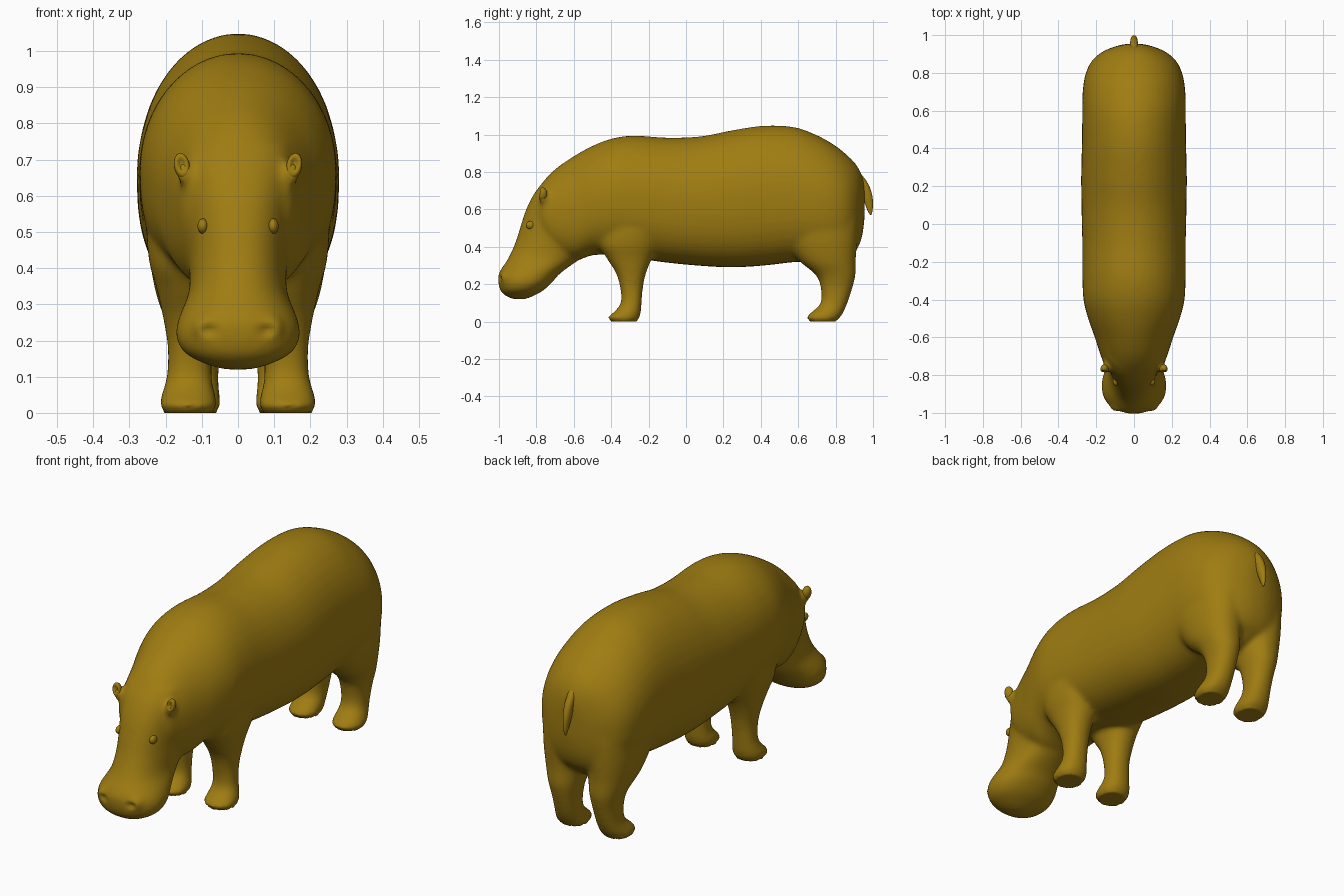
import bpy, bmesh, math
from mathutils import Vector

hide = bpy.data.materials.new("golden brown hide")
hide.diffuse_color = (0.35, 0.205, 0.006, 1)


def finish(bm, name):
    bmesh.ops.recalc_face_normals(bm, faces=bm.faces)
    me = bpy.data.meshes.new(name)
    bm.to_mesh(me)
    bm.free()
    me.materials.append(hide)
    for p in me.polygons:
        p.use_smooth = True
    ob = bpy.data.objects.new(name, me)
    bpy.context.collection.objects.link(ob)
    return ob


def spline(rows, steps=6):
    """Catmull-Rom through the section rows."""
    out = []
    for i in range(len(rows) - 1):
        p = [rows[max(0, min(len(rows) - 1, i + k))] for k in (-1, 0, 1, 2)]
        for s in range(steps):
            t = s / steps
            out.append([0.5 * (2 * b + (c - a) * t + (2 * a - 5 * b + 4 * c - d) * t * t
                               + (3 * b - a - 3 * c + d) * t ** 3) for a, b, c, d in zip(*p)])
    return out + [list(rows[-1])]


def loft(bm, rows, axis, n_hi=2.2, n_lo=2.2, side=1, seg=40):
    """Rows are (position, low edge, high edge, half width[, centre x])."""
    rings = []
    for row in spline(rows):
        t, lo, hi, w = row[:4]
        cx = row[4] * side if len(row) > 4 else 0
        ring = []
        for k in range(seg):
            a = 2 * math.pi * k / seg
            c, s = math.cos(a), math.sin(a)
            n = n_hi if s > 0 else n_lo
            u = cx + w * math.copysign(abs(c) ** (2 / n), c)
            v = (lo + hi) / 2 + (hi - lo) / 2 * math.copysign(abs(s) ** (2 / n), s)
            ring.append(bm.verts.new((u, t, v) if axis == 'y' else (u, v, t)))
        rings.append(ring)
    for r0, r1 in zip(rings, rings[1:]):
        for k in range(seg):
            bm.faces.new((r0[k], r0[(k + 1) % seg], r1[(k + 1) % seg], r1[k]))
    bm.faces.new(rings[0])
    bm.faces.new(rings[-1])


def ball(bm, loc, scale):
    vs = bmesh.ops.create_uvsphere(bm, u_segments=24, v_segments=16, radius=1)["verts"]
    for v in vs:
        v.co = Vector(loc) + Vector(a * b for a, b in zip(v.co, scale))
    return vs


bm = bmesh.new()
# trunk and neck: y, underside, back, half width
loft(bm, [(-0.81, 0.56, 0.66, 0.08), (-0.77, 0.45, 0.74, 0.145), (-0.70, 0.36, 0.815, 0.175),
          (-0.60, 0.325, 0.885, 0.208), (-0.50, 0.355, 0.94, 0.243), (-0.40, 0.355, 0.978, 0.268),
          (-0.28, 0.34, 0.995, 0.273), (-0.10, 0.315, 0.984, 0.274), (0.08, 0.298, 0.991, 0.278),
          (0.25, 0.29, 1.024, 0.28), (0.42, 0.30, 1.048, 0.276), (0.58, 0.318, 1.040, 0.274),
          (0.70, 0.32, 0.997, 0.272), (0.79, 0.325, 0.947, 0.258), (0.86, 0.34, 0.892, 0.226),
          (0.91, 0.38, 0.84, 0.17), (0.94, 0.45, 0.785, 0.10), (0.954, 0.54, 0.73, 0.04)],
     'y', 2.0, 2.5)
# head: z, face, nape side, half width
loft(bm, [(0.120, -0.92, -0.86, 0.04), (0.135, -0.96, -0.82, 0.09), (0.165, -0.992, -0.765, 0.147),
          (0.21, -1.003, -0.715, 0.172), (0.26, -1.0, -0.67, 0.165), (0.34, -0.95, -0.56, 0.135),
          (0.43, -0.91, -0.45, 0.138), (0.52, -0.882, -0.42, 0.147), (0.60, -0.855, -0.42, 0.156),
          (0.68, -0.815, -0.45, 0.162), (0.74, -0.77, -0.50, 0.15)],
     'z', 2.1, 2.25)
for sx in (-1, 1):
    # front leg: z, toe side, heel side, half width, centre x
    loft(bm, [(0.0, -0.397, -0.26, 0.070, 0.137), (0.022, -0.419, -0.248, 0.081, 0.137),
              (0.05, -0.387, -0.241, 0.075, 0.137), (0.10, -0.349, -0.237, 0.063, 0.135),
              (0.18, -0.352, -0.230, 0.063, 0.132), (0.26, -0.375, -0.213, 0.073, 0.134),
              (0.34, -0.425, -0.180, 0.090, 0.134), (0.42, -0.47, -0.14, 0.112, 0.134),
              (0.52, -0.46, -0.10, 0.125, 0.125), (0.62, -0.42, -0.10, 0.10, 0.11)], 'z', side=sx)
    # hind leg
    loft(bm, [(0.0, 0.663, 0.802, 0.068, 0.125), (0.022, 0.643, 0.824, 0.079, 0.125),
              (0.05, 0.670, 0.842, 0.073, 0.123), (0.10, 0.720, 0.864, 0.064, 0.118),
              (0.18, 0.720, 0.890, 0.068, 0.116), (0.25, 0.693, 0.907, 0.082, 0.118),
              (0.33, 0.60, 0.908, 0.105, 0.122), (0.45, 0.52, 0.918, 0.125, 0.122),
              (0.58, 0.50, 0.922, 0.13, 0.115), (0.70, 0.55, 0.89, 0.11, 0.10)], 'z', side=sx)
    # nostril mounds
    ball(bm, (0.085 * sx, -0.955, 0.235), (0.045, 0.045, 0.04))
    # brow and ear roots
    ball(bm, (0.150 * sx, -0.765, 0.665), (0.022, 0.028, 0.035))
# filled rump between the thighs
ball(bm, (0, 0.78, 0.50), (0.16, 0.155, 0.2))
body = finish(bm, "body")

# fuse the masses into one smooth skin
rm = body.modifiers.new("fuse", 'REMESH')
rm.mode = 'VOXEL'
rm.voxel_size = 0.011
rm.use_smooth_shade = True
sm = body.modifiers.new("soften", 'SMOOTH')
sm.factor = 0.5
sm.iterations = 18
dg = bpy.context.evaluated_depsgraph_get()
skin = bpy.data.meshes.new_from_object(body.evaluated_get(dg))
body.modifiers.clear()
body.data = skin
if not skin.materials:
    skin.materials.append(hide)

# press in the nostrils and keep the feet flat on the ground
for v in skin.vertices:
    x, y, z = abs(v.co.x), v.co.y, v.co.z
    if y < -0.9:
        d2 = ((x - 0.08) / 0.02) ** 2 + ((z - 0.228) / 0.014) ** 2
        v.co.y += 0.016 * math.exp(-d2)
    if z < 0.006:
        v.co.z = 0.0
for p in skin.polygons:
    p.use_smooth = True
    p.material_index = 0

for sx, side in ((-1, "right"), (1, "left")):
    # ear, cupped towards the front
    bm = bmesh.new()
    for v in ball(bm, (0.155 * sx, -0.768, 0.682), (0.022, 0.026, 0.036)):
        if v.co.y < -0.768:
            d2 = ((v.co.x - 0.155 * sx) / 0.012) ** 2 + ((v.co.z - 0.688) / 0.02) ** 2
            v.co.y += 0.024 * math.exp(-d2)
        v.co.x += 0.12 * sx * (v.co.z - 0.682)
    finish(bm, side + " ear")
    # eye bulge
    bm = bmesh.new()
    ball(bm, (0.097 * sx, -0.832, 0.516), (0.015, 0.024, 0.021))
    finish(bm, side + " eye")

# tail: z, body side, outer side, half width
bm = bmesh.new()
loft(bm, [(0.57, 0.984, 0.99, 0.003), (0.60, 0.968, 0.998, 0.010), (0.66, 0.946, 0.998, 0.018),
          (0.72, 0.925, 0.982, 0.021), (0.77, 0.90, 0.952, 0.02), (0.80, 0.89, 0.92, 0.012)],
     'z', seg=20)
finish(bm, "tail")
